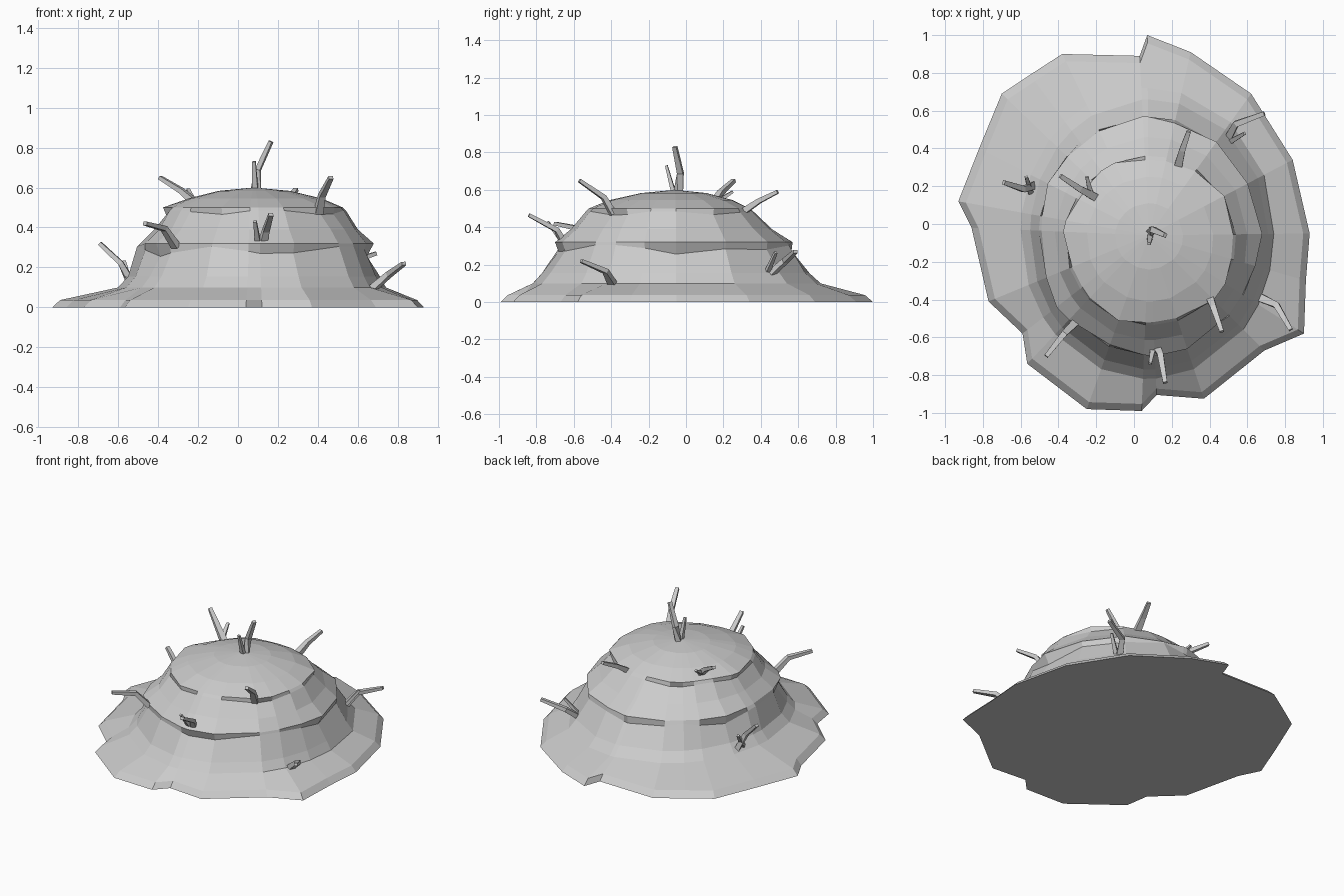
import bpy, bmesh, math
from mathutils import Vector

if "Cube" in bpy.data.objects:
    bpy.data.objects.remove(bpy.data.objects["Cube"])

CX, CY = 0.08, -0.06

# Irregular, notched footprint of the mound
outline = [(0.93, -0.05), (0.84, 0.34), (0.62, 0.69), (0.30, 0.91), (0.07, 1.0),
           (0.03, 0.89), (-0.38, 0.90), (-0.55, 0.79), (-0.70, 0.69), (-0.82, 0.40),
           (-0.93, 0.12), (-0.86, -0.02), (-0.77, -0.41), (-0.59, -0.58),
           (-0.565, -0.74), (-0.25, -0.98), (0.04, -0.99), (0.12, -0.905),
           (0.37, -0.925), (0.69, -0.67), (0.90, -0.58), (0.91, -0.30)]
angles = [math.atan2(y - CY, x - CX) for x, y in outline]


def opening(a, centres, width):
    """How far a ledge gapes at this angle, 0 to 1."""
    best = 0
    for c in centres:
        d = abs((math.degrees(a) - c + 180) % 360 - 180)
        best = max(best, 1 - d / width)
    return best


def radius(a, e, n, w, s):
    """Smooth radius through its east, north, west and south values."""
    mean = (e + n + w + s) / 4
    return (mean + (e - w) / 2 * math.cos(a) + (n - s) / 2 * math.sin(a)
            + (e + w - n - s) / 4 * math.cos(2 * a))


LOW = [-80, 0, 42, 100, 150, 218]
HIGH = [-115, -40, 35, 120, 175]
# east, north, west, south radii, height, ledge angles, outward push, drop
rings = [
    (0.66, 0.78, 0.68, 0.76, 0.10, [], 0, 0),
    (0.63, 0.72, 0.63, 0.71, 0.155, [], 0, 0),
    (0.575, 0.63, 0.585, 0.63, 0.305, LOW, -0.01, 0.05),
    (0.57, 0.61, 0.57, 0.62, 0.32, LOW, 0.03, 0),
    (0.52, 0.52, 0.50, 0.555, 0.39, [], 0, 0),
    (0.46, 0.42, 0.445, 0.475, 0.485, HIGH, -0.005, 0.025),
    (0.445, 0.40, 0.43, 0.46, 0.50, HIGH, 0.03, 0),
    (0.34, 0.31, 0.33, 0.35, 0.545, [], 0, 0),
    (0.18, 0.17, 0.18, 0.18, 0.583, [], 0, 0),
]

# Terraced mound
bm = bmesh.new()
loops = [[bm.verts.new((x, y, 0)) for x, y in outline],
         [bm.verts.new((CX + (x - CX) * 0.96, CY + (y - CY) * 0.96, 0.037)) for x, y in outline]]
for e, n, w, s, z, gaps, push, drop in rings:
    loop = []
    for a in angles:
        o = opening(a, gaps, 24)
        r = radius(a, e, n, w, s) + push * o
        loop.append(bm.verts.new((CX + r * math.cos(a), CY + r * math.sin(a), z - drop * o)))
    loops.append(loop)
N = len(outline)
for lo, hi in zip(loops, loops[1:]):
    for i in range(N):
        j = (i + 1) % N
        bm.faces.new((lo[i], lo[j], hi[j], hi[i]))
apex = bm.verts.new((CX, CY, 0.60))
for i in range(N):
    bm.faces.new((loops[-1][i], loops[-1][(i + 1) % N], apex))
bm.faces.new(loops[0][::-1])
bmesh.ops.recalc_face_normals(bm, faces=bm.faces)
me = bpy.data.meshes.new("mound")
bm.to_mesh(me)
bm.free()
bpy.context.collection.objects.link(bpy.data.objects.new("mound", me))


def twig(name, points, width=0.021):
    """Tapered square stick swept through the points."""
    pts = [Vector(p) for p in points]
    pts[0] -= (pts[1] - pts[0]).normalized() * 0.02
    bm = bmesh.new()
    prev = None
    for k, p in enumerate(pts):
        t = (pts[min(k + 1, len(pts) - 1)] - pts[max(k - 1, 0)]).normalized()
        u = t.cross(Vector((-t.y, t.x, 0.01))).normalized()
        v = t.cross(u)
        r = width * (1 - 0.45 * k / (len(pts) - 1))
        ring = [bm.verts.new(p + (u * a * 0.8 + v * b) * r)
                for a, b in ((1, 1), (-1, 1), (-1, -1), (1, -1))]
        if prev:
            for i in range(4):
                j = (i + 1) % 4
                bm.faces.new((prev[i], prev[j], ring[j], ring[i]))
        else:
            bm.faces.new(ring[::-1])
        prev = ring
    bm.faces.new(prev)
    bmesh.ops.recalc_face_normals(bm, faces=bm.faces)
    me = bpy.data.meshes.new(name)
    bm.to_mesh(me)
    bm.free()
    bpy.context.collection.objects.link(bpy.data.objects.new(name, me))


# Bent twigs, some with a short side shoot
twigs = {
    "top_twig": [(0.09, -0.04, 0.60), (0.10, -0.03, 0.69), (0.165, -0.06, 0.83)],
    "front_right_twig": [(0.405, -0.40, 0.49), (0.42, -0.44, 0.56), (0.465, -0.57, 0.65)],
    "front_twig": [(0.12, -0.65, 0.31), (0.14, -0.69, 0.385), (0.165, -0.84, 0.465)],
    "front_left_twig": [(-0.32, -0.53, 0.32), (-0.37, -0.58, 0.395), (-0.465, -0.70, 0.42)],
    "right_twig": [(0.69, -0.40, 0.11), (0.755, -0.43, 0.165), (0.83, -0.56, 0.22)],
    "back_right_twig": [(0.49, 0.44, 0.14), (0.54, 0.53, 0.22), (0.69, 0.585, 0.27)],
    "back_twig": [(0.24, 0.33, 0.50), (0.255, 0.39, 0.54), (0.29, 0.49, 0.59)],
    "back_left_twig": [(-0.22, 0.15, 0.53), (-0.285, 0.185, 0.585), (-0.39, 0.255, 0.65)],
    "left_twig": [(-0.54, 0.20, 0.13), (-0.585, 0.185, 0.22), (-0.69, 0.22, 0.32)],
}
for name, pts in twigs.items():
    twig(name, pts)
shoots = {
    "top_shoot": [(0.085, -0.07, 0.60), (0.08, -0.105, 0.73)],
    "front_shoot": [(0.10, -0.66, 0.32), (0.085, -0.74, 0.43)],
    "back_right_shoot": [(0.50, 0.43, 0.15), (0.585, 0.48, 0.265)],
    "back_left_shoot": [(-0.23, 0.17, 0.54), (-0.25, 0.25, 0.59)],
    "left_shoot": [(-0.55, 0.18, 0.14), (-0.57, 0.25, 0.23)],
}
for name, pts in shoots.items():
    twig(name, pts, 0.015)
